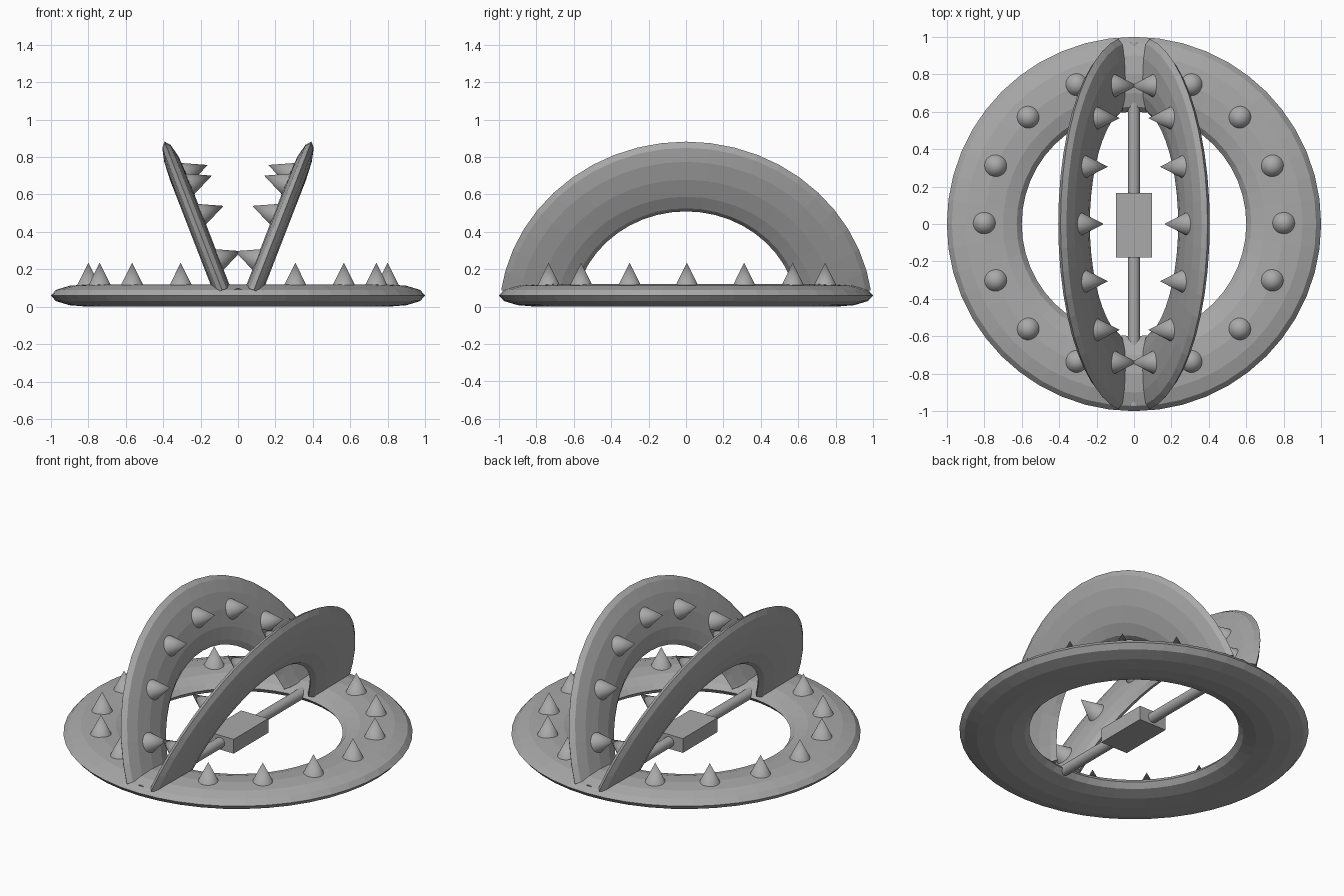
import bpy, bmesh, math
from mathutils import Matrix, Vector

if "Cube" in bpy.data.objects:
    bpy.data.objects.remove(bpy.data.objects["Cube"])

steel = bpy.data.materials.new("grey steel")
steel.diffuse_color = (0.4, 0.4, 0.4, 1)
steel.use_nodes = True
steel.node_tree.nodes["Principled BSDF"].inputs["Base Color"].default_value = steel.diffuse_color

TILT = math.radians(21.2)
MAJOR, MINOR = 0.8, 0.2


def add_object(name, bm, matrix=Matrix()):
    bmesh.ops.transform(bm, matrix=matrix, verts=bm.verts)
    bmesh.ops.recalc_face_normals(bm, faces=bm.faces)
    mesh = bpy.data.meshes.new(name)
    bm.to_mesh(mesh)
    bm.free()
    mesh.materials.append(steel)
    ob = bpy.data.objects.new(name, mesh)
    bpy.context.collection.objects.link(ob)
    return ob


def flat_torus(half_height, segments=48, sides=12):
    bm = bmesh.new()
    rings = []
    for i in range(segments):
        a = 2 * math.pi * i / segments
        ring = []
        for j in range(sides):
            b = 2 * math.pi * j / sides
            r = MAJOR + MINOR * math.cos(b)
            ring.append(bm.verts.new((r * math.cos(a), r * math.sin(a), half_height * math.sin(b))))
        rings.append(ring)
    for i in range(segments):
        p, q = rings[i], rings[(i + 1) % segments]
        for j in range(sides):
            k = (j + 1) % sides
            bm.faces.new((p[j], q[j], q[k], p[k]))
    return bm


def spike(name, matrix, z0, z1):
    bm = bmesh.new()
    bmesh.ops.create_cone(bm, cap_ends=True, segments=32, radius1=0.062, radius2=0,
                          depth=z1 - z0, matrix=Matrix.Translation((0, 0, (z0 + z1) / 2)))
    ob = add_object(name, bm, matrix)
    for f in ob.data.polygons:
        f.use_smooth = len(f.vertices) == 3


# Base ring
base = Matrix.Translation((0, 0, 0.06))
add_object("base_ring", flat_torus(0.06), base)

for side in (-1, 1):
    # Jaw: part of a flat ring, local x runs up the jaw and local z faces inwards
    up = Vector((side * math.sin(TILT), 0, math.cos(TILT)))
    inward = Vector((-side * math.cos(TILT), 0, math.sin(TILT)))
    across = inward.cross(up)
    jaw = Matrix((up, across, inward)).transposed().to_4x4()
    jaw.translation = (side * 0.031, 0, -0.05)
    bm = flat_torus(0.047)
    bmesh.ops.bisect_plane(bm, geom=bm.verts[:] + bm.edges[:] + bm.faces[:],
                           plane_co=(0.148, 0, 0), plane_no=(1, 0, 0), clear_inner=True)
    bmesh.ops.holes_fill(bm, edges=[e for e in bm.edges if e.is_boundary])
    add_object("jaw", bm, jaw)

    # Spikes on the base and on the jaw
    for i in range(-3, 4):
        a = math.radians(22.5 * i)
        x, y = MAJOR * math.cos(a), MAJOR * math.sin(a)
        spike("base_spike", base @ Matrix.Translation((side * x, y + 0.005, 0)), 0.05, 0.175)
        spike("jaw_spike", jaw @ Matrix.Translation((x, y, 0)), 0.04, 0.17)

# Trigger rod
bm = bmesh.new()
bmesh.ops.create_cone(bm, cap_ends=True, segments=24, radius1=0.032, radius2=0.032, depth=1.94)
rod = add_object("trigger_rod", bm, Matrix.Translation((0, 0, 0.065)) @ Matrix.Rotation(math.pi / 2, 4, 'X'))
for f in rod.data.polygons:
    f.use_smooth = len(f.vertices) == 4

# Trigger plate
bm = bmesh.new()
bmesh.ops.create_cube(bm, size=1)
add_object("trigger_plate", bm, Matrix.Translation((0, -0.006, 0.065)) @ Matrix.Diagonal((0.19, 0.345, 0.09, 1)))
